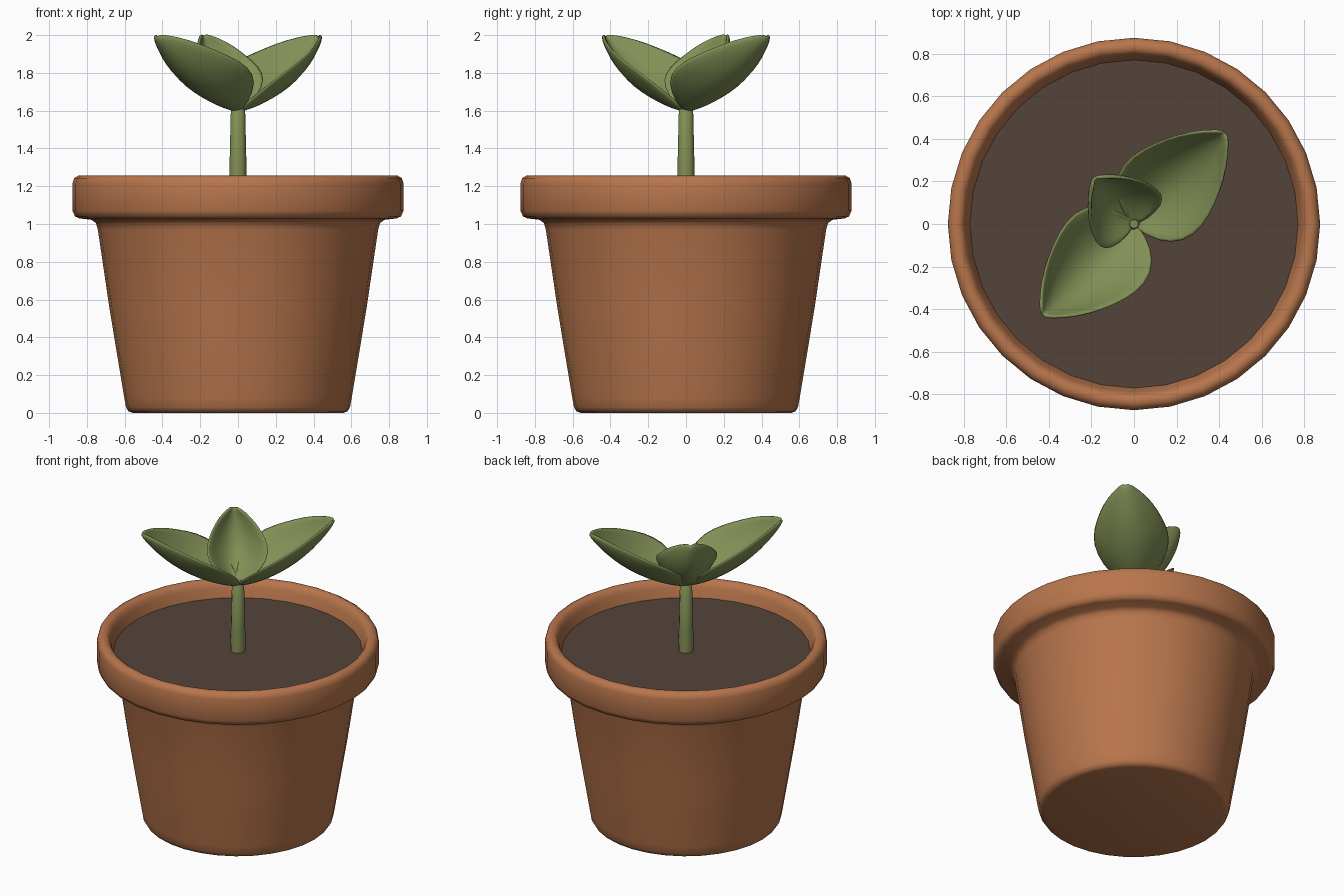
import bpy, bmesh, math
from mathutils import Vector

cube = bpy.data.objects.get("Cube")
if cube:
    bpy.data.objects.remove(cube, do_unlink=True)


def material(name, rgb):
    m = bpy.data.materials.new(name)
    m.use_nodes = True
    m.diffuse_color = (*rgb, 1)
    m.node_tree.nodes["Principled BSDF"].inputs["Base Color"].default_value = (*rgb, 1)
    return m


terracotta = material("terracotta", (0.48, 0.18, 0.073))
earth = material("earth", (0.087, 0.057, 0.041))
green = material("leaf green", (0.225, 0.28, 0.092))


def finish(name, bm, mat, angle=50):
    bmesh.ops.recalc_face_normals(bm, faces=bm.faces)
    mesh = bpy.data.meshes.new(name)
    bm.to_mesh(mesh)
    bm.free()
    mesh.materials.append(mat)
    obj = bpy.data.objects.new(name, mesh)
    bpy.context.collection.objects.link(obj)
    bpy.ops.object.select_all(action="DESELECT")
    obj.select_set(True)
    bpy.context.view_layer.objects.active = obj
    bpy.ops.object.shade_smooth_by_angle(angle=math.radians(angle))
    return obj


def lathe(name, profile, mat, sides):
    """Turn a (radius, height) profile around z and cap both ends."""
    bm = bmesh.new()
    rings = []
    for r, z in profile:
        rings.append([bm.verts.new((r * math.cos(a), r * math.sin(a), z))
                      for a in (math.tau * i / sides for i in range(sides))])
    for low, high in zip(rings, rings[1:]):
        for i in range(sides):
            j = (i + 1) % sides
            bm.faces.new((low[i], low[j], high[j], high[i]))
    bm.faces.new(rings[0])
    bm.faces.new(rings[-1])
    return finish(name, bm, mat)


# Pot: tapered wall, overhanging rounded rim, inner lip down to the soil
lathe("pot", [(0.555, 0), (0.58, 0.008), (0.593, 0.03), (0.602, 0.08),
              (0.68, 0.55), (0.742, 0.97), (0.752, 1.005), (0.775, 1.022),
              (0.84, 1.03), (0.863, 1.04), (0.876, 1.07), (0.876, 1.215),
              (0.867, 1.243), (0.845, 1.256), (0.82, 1.254), (0.803, 1.24),
              (0.79, 1.21), (0.768, 1.13)], terracotta, 32)
lathe("soil", [(0.765, 1.132), (0.772, 1.15)], earth, 32)
lathe("stem", [(0.047, 1.14), (0.045, 1.3), (0.038, 1.6), (0.02, 1.625)], green, 12)

# Half width of a leaf at fractions of its length
OUTLINE = [(0, 0.02), (0.1, 0.14), (0.27, 0.225), (0.45, 0.235),
           (0.62, 0.2), (0.78, 0.15), (0.92, 0.08), (1, 0.015)]


def leaf(name, tip, width, curl):
    """Cupped blade from the stem top to the tip, curling up at its edges."""
    base = Vector((0, 0, 1.6))
    chord = Vector(tip) - base
    side = Vector((-chord.y, chord.x, 0)).normalized()
    up = chord.cross(side).normalized()
    bm = bmesh.new()
    rows = []
    for t, w in OUTLINE:
        row = []
        for k in range(-3, 4):
            s = k / 3
            bulge = -0.08 * math.sin(math.pi * t) ** 0.8 if 0 < t < 1 else 0
            lift = bulge + curl * w * s * s
            row.append(bm.verts.new(base + chord * t + side * (s * w * width) + up * lift))
        rows.append(row)
    for a, b in zip(rows, rows[1:]):
        for k in range(6):
            bm.faces.new((a[k], a[k + 1], b[k + 1], b[k]))
    obj = finish(name, bm, green, 80)
    thick = obj.modifiers.new("thickness", "SOLIDIFY")
    thick.thickness = 0.02
    thick.offset = 0
    smooth = obj.modifiers.new("smooth", "SUBSURF")
    smooth.levels = smooth.render_levels = 1
    return obj


leaf("front_leaf", (-0.43, -0.43, 1.995), 1.03, 0.78)
leaf("back_leaf", (0.43, 0.43, 1.995), 1.03, 0.78)
leaf("small_leaf", (-0.185, 0.215, 2.0), 0.84, 0.74)
